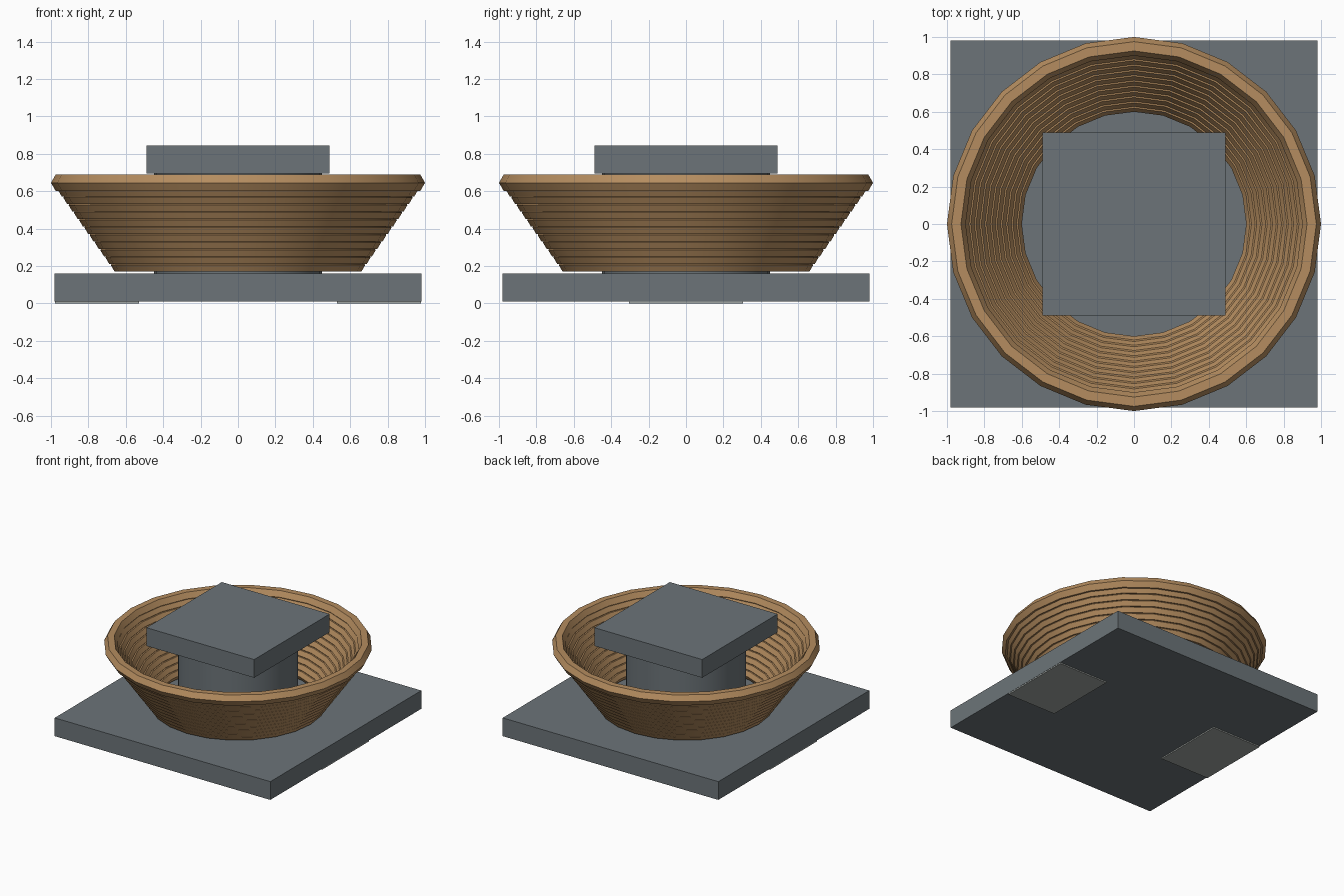
import bpy
import math

cube = bpy.data.objects.get("Cube")
if cube:
    bpy.data.objects.remove(cube, do_unlink=True)

SIDES = 24
RINGS = 12


def make_material(name, rgb):
    mat = bpy.data.materials.new(name)
    mat.use_nodes = True
    color = (*rgb, 1.0)
    mat.diffuse_color = color
    bsdf = next(n for n in mat.node_tree.nodes if n.type == "BSDF_PRINCIPLED")
    bsdf.inputs["Base Color"].default_value = color
    bsdf.inputs["Roughness"].default_value = 0.8
    return mat


slate = make_material("slate_grey", (0.15, 0.175, 0.19))
wicker = make_material("wicker_brown", (0.46, 0.265, 0.115))
pale = make_material("pale_grey", (0.35, 0.376, 0.36))


def finish(name, mat):
    obj = bpy.context.active_object
    obj.name = obj.data.name = name
    obj.data.materials.append(mat)
    return obj


def block(name, mat, half_x, half_y, z_low, z_high, x=0.0):
    """Box between two heights, scaled in its mesh."""
    bpy.ops.mesh.primitive_cube_add(size=2, location=(x, 0, (z_low + z_high) / 2))
    obj = finish(name, mat)
    for v in obj.data.vertices:
        v.co.x *= half_x
        v.co.y *= half_y
        v.co.z *= (z_high - z_low) / 2


# Square plinth with two shallow foot pads under its left and right edges
block("base_plate", slate, 0.98, 0.98, 0.01, 0.16)
for side, label in ((1, "left"), (-1, "right")):
    block(label + "_foot_pad", pale, 0.225, 0.305, 0.0, 0.012, side * 0.753)

# Central column and its square cap
bpy.ops.mesh.primitive_cylinder_add(vertices=SIDES, radius=0.45, depth=0.54,
                                    location=(0, 0, 0.43))
finish("column", slate)
bpy.ops.object.shade_smooth_by_angle(angle=math.radians(30))
block("cap_plate", slate, 0.49, 0.49, 0.695, 0.845)

# Flaring open basket of stacked six-sided coils, ending in a thicker rim
for i in range(RINGS):
    t = i / (RINGS - 1)
    is_rim = i == RINGS - 1
    bpy.ops.mesh.primitive_torus_add(
        major_segments=SIDES, minor_segments=6,
        major_radius=0.64 + 0.31 * t,
        minor_radius=0.05 if is_rim else 0.04,
        location=(0, 0, 0.205 + 0.44 * t))
    finish("basket_rim" if is_rim else f"basket_coil_{i + 1}", wicker)
    bpy.ops.object.shade_smooth_by_angle(angle=math.radians(30))
